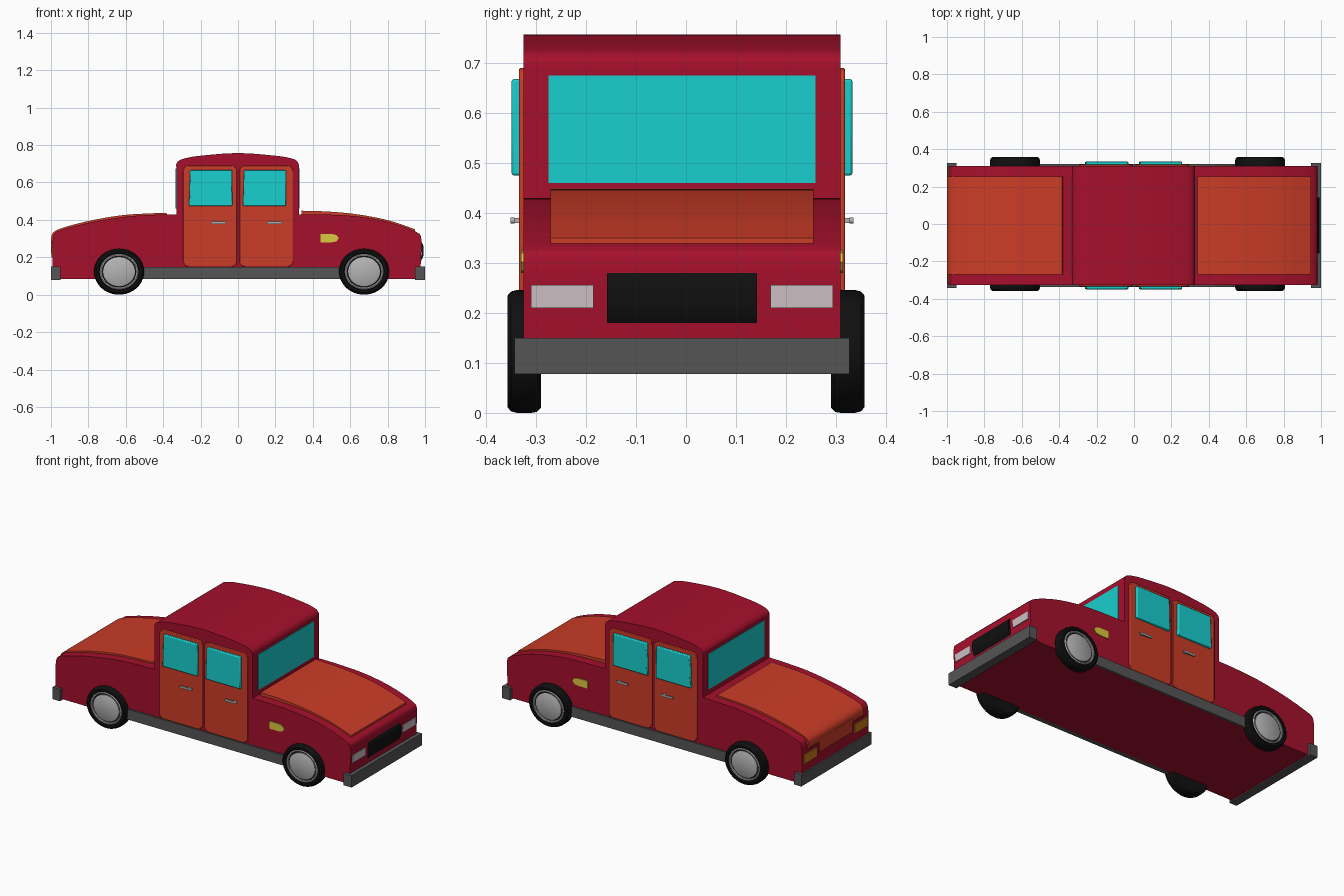
import bpy, bmesh, math
from mathutils import Vector

if "Cube" in bpy.data.objects:
    bpy.data.objects.remove(bpy.data.objects["Cube"])

YC = -0.008  # middle of the body across its width

def material(name, rgb):
    m = bpy.data.materials.new(name)
    m.diffuse_color = (*rgb, 1)
    m.use_nodes = True
    m.node_tree.nodes["Principled BSDF"].inputs["Base Color"].default_value = m.diffuse_color
    return m

RED = material("body_red", (0.38, 0.005, 0.025))
ORANGE = material("panel_orange", (0.6, 0.045, 0.02))
CYAN = material("glass_cyan", (0.01, 0.62, 0.62))
BLACK = material("black", (0.005, 0.005, 0.005))
DARK = material("dark_grey", (0.09, 0.09, 0.09))
SILVER = material("silver", (0.45, 0.45, 0.45))
YELLOW = material("signal_yellow", (0.7, 0.58, 0.05))
LAMP = material("lamp_white", (0.6, 0.52, 0.55))
AMBER = material("lamp_amber", (0.6, 0.2, 0.01))

def finish(name, bm, mat, loc=(0, YC, 0), mirror=False, bevel=0):
    bmesh.ops.recalc_face_normals(bm, faces=bm.faces)
    me = bpy.data.meshes.new(name)
    bm.to_mesh(me)
    bm.free()
    me.materials.append(mat)
    me.shade_smooth()
    me.set_sharp_from_angle(angle=math.radians(35))
    ob = bpy.data.objects.new(name, me)
    ob.location = loc
    bpy.context.collection.objects.link(ob)
    if bevel:
        b = ob.modifiers.new("bevel", "BEVEL")
        b.width, b.segments, b.limit_method = bevel, 2, 'ANGLE'
    if mirror:
        ob.modifiers.new("mirror", "MIRROR").use_axis = (False, True, False)
    return ob

def prism(name, pts, y0, y1, mat, **kw):
    """Extrude an x-z outline along y."""
    bm = bmesh.new()
    face = bm.faces.new([bm.verts.new((x, y0, z)) for x, z in pts])
    ext = bmesh.ops.extrude_face_region(bm, geom=[face])
    verts = [v for v in ext["geom"] if isinstance(v, bmesh.types.BMVert)]
    bmesh.ops.translate(bm, verts=verts, vec=(0, y1 - y0, 0))
    return finish(name, bm, mat, **kw)

def box(name, x0, x1, y0, y1, z0, z1, mat, **kw):
    return prism(name, [(x0, z0), (x1, z0), (x1, z1), (x0, z1)], y0, y1, mat, **kw)

def rounded(x0, x1, z0, z1, r, n=5):
    pts = []
    for i, (cx, cz) in enumerate([(x1 - r, z1 - r), (x0 + r, z1 - r), (x0 + r, z0 + r), (x1 - r, z0 + r)]):
        for k in range(n + 1):
            a = math.pi / 2 * (i + k / n)
            pts.append((cx + r * math.cos(a), cz + r * math.sin(a)))
    return pts

def smooth(pts, n=5):
    """Catmull-Rom curve through the points."""
    p = [Vector(q) for q in [pts[0], *pts, pts[-1]]]
    out = []
    for a, b, c, d in zip(p, p[1:], p[2:], p[3:]):
        for k in range(n):
            t = k / n
            out.append(0.5 * (2 * b + (c - a) * t + (2 * a - 5 * b + 4 * c - d) * t * t
                              + (3 * b - a - 3 * c + d) * t ** 3))
    return [tuple(q) for q in out] + [pts[-1]]

def lathe(name, prof, mat, loc, n=40):
    """Spin a (y, radius) outline about y; the wheels are slightly oval."""
    bm = bmesh.new()
    vs = [bm.verts.new((0, y, r)) for y, r in prof]
    edges = [bm.edges.new(e) for e in zip(vs, vs[1:])]
    bmesh.ops.spin(bm, geom=vs + edges, cent=(0, 0, 0), axis=(0, 1, 0), angle=2 * math.pi, steps=n)
    bmesh.ops.remove_doubles(bm, verts=bm.verts, dist=1e-5)
    bmesh.ops.scale(bm, vec=(1.09, 1, 1), verts=bm.verts)
    return finish(name, bm, mat, loc=loc, mirror=True)

# Body: one side profile with nose, cabin and tail
nose = smooth([(0.978, 0.2), (0.98, 0.3), (0.95, 0.337), (0.81, 0.387), (0.65, 0.417), (0.49, 0.428), (0.325, 0.43)])
roof = smooth([(0.325, 0.68), (0.322, 0.705), (0.295, 0.726), (0.2, 0.743), (0, 0.757),
               (-0.2, 0.743), (-0.295, 0.726), (-0.327, 0.705), (-0.33, 0.68)])
tail = smooth([(-0.33, 0.43), (-0.45, 0.427), (-0.6, 0.417), (-0.78, 0.388), (-0.93, 0.35), (-0.985, 0.32), (-0.992, 0.22)])
prism("body", [(0.975, 0.085)] + nose + roof + tail + [(-0.99, 0.085)], -0.317, 0.317, RED)

# Hood and trunk lid panels
hood = smooth([(0.945, 0.35), (0.81, 0.396), (0.65, 0.428), (0.49, 0.444), (0.34, 0.449)])
prism("hood", hood + [(x, z - 0.03) for x, z in reversed(hood)], -0.263, 0.263, ORANGE)
lid = smooth([(-0.385, 0.438), (-0.6, 0.427), (-0.78, 0.398), (-0.93, 0.36), (-0.99, 0.33), (-1.0, 0.285)])
prism("trunk_lid", lid + [(x + 0.02, z - 0.03) for x, z in reversed(lid)], -0.263, 0.263, ORANGE)
box("trunk_lower_panel", -1.0, -0.96, -0.16, 0.16, 0.22, 0.3, ORANGE)

# Windscreens
box("front_windscreen", 0.31, 0.328, -0.267, 0.267, 0.46, 0.675, CYAN)
box("rear_windscreen", -0.333, -0.31, -0.267, 0.267, 0.46, 0.675, CYAN)

# Doors, side windows and handles on both sides
for name, x0, x1, h in (("rear", -0.293, -0.006, -0.145), ("front", 0.008, 0.295, 0.155)):
    prism(name + "_door", rounded(x0, x1, 0.15, 0.69, 0.03), -0.326, -0.3, ORANGE, mirror=True, bevel=0.003)
    w0 = -0.262 if name == "rear" else 0.026
    w = [(w0, 0.475), (w0 + 0.232, 0.475), (w0 + 0.23, 0.668), (w0 + 0.006, 0.668)]
    prism(name + "_side_window", w, -0.341, -0.32, CYAN, mirror=True, bevel=0.005)
    prism(name + "_handle", rounded(h, h + 0.08, 0.379, 0.391, 0.0055), -0.343, -0.335, SILVER, mirror=True)
    box(name + "_handle_post", h + 0.055, h + 0.07, -0.338, -0.32, 0.38, 0.39, SILVER, mirror=True)

# Side signals and sills
signal = [(0.44, 0.28), (0.5, 0.28), (0.525, 0.284), (0.54, 0.302), (0.525, 0.32), (0.5, 0.325), (0.44, 0.325)]
prism("side_signal", signal, -0.322, -0.3, YELLOW, mirror=True)
box("sill", -0.56, 0.57, -0.328, -0.3, 0.085, 0.147, DARK, mirror=True)

# Bumpers
box("front_bumper", 0.947, 1.0, -0.335, 0.335, 0.078, 0.15, DARK)
box("rear_bumper", -1.0, -0.95, -0.335, 0.335, 0.078, 0.15, DARK)

# Grille, headlights and tail lights
grille = smooth([(0.978, 0.18), (0.99, 0.205), (0.993, 0.235), (0.99, 0.265), (0.978, 0.285)])
prism("grille", grille + [(0.95, 0.285), (0.95, 0.18)], -0.15, 0.15, BLACK)
box("headlight", 0.95, 0.985, -0.302, -0.177, 0.21, 0.256, LAMP, mirror=True)
box("tail_light", -0.998, -0.96, -0.305, -0.18, 0.2, 0.255, AMBER, mirror=True)

# Wheels
tyre = [(-0.29, 0), (-0.29, 0.112), (-0.298, 0.121), (-0.31, 0.123), (-0.338, 0.123), (-0.35, 0.12),
        (-0.357, 0.112), (-0.357, 0.1), (-0.352, 0.096), (-0.345, 0.094), (-0.345, 0)]
rim = [(-0.34, 0.084), (-0.353, 0.085), (-0.355, 0.09), (-0.352, 0.095), (-0.34, 0.096)]
cap = [(-0.34, 0.078), (-0.35, 0.078), (-0.353, 0.073), (-0.354, 0)]
for name, x in (("rear", -0.636), ("front", 0.674)):
    for part, prof, mat in (("tyre", tyre, BLACK), ("rim", rim, SILVER), ("hubcap", cap, SILVER)):
        lathe(f"{name}_{part}", prof, mat, (x, 0, 0.123))
